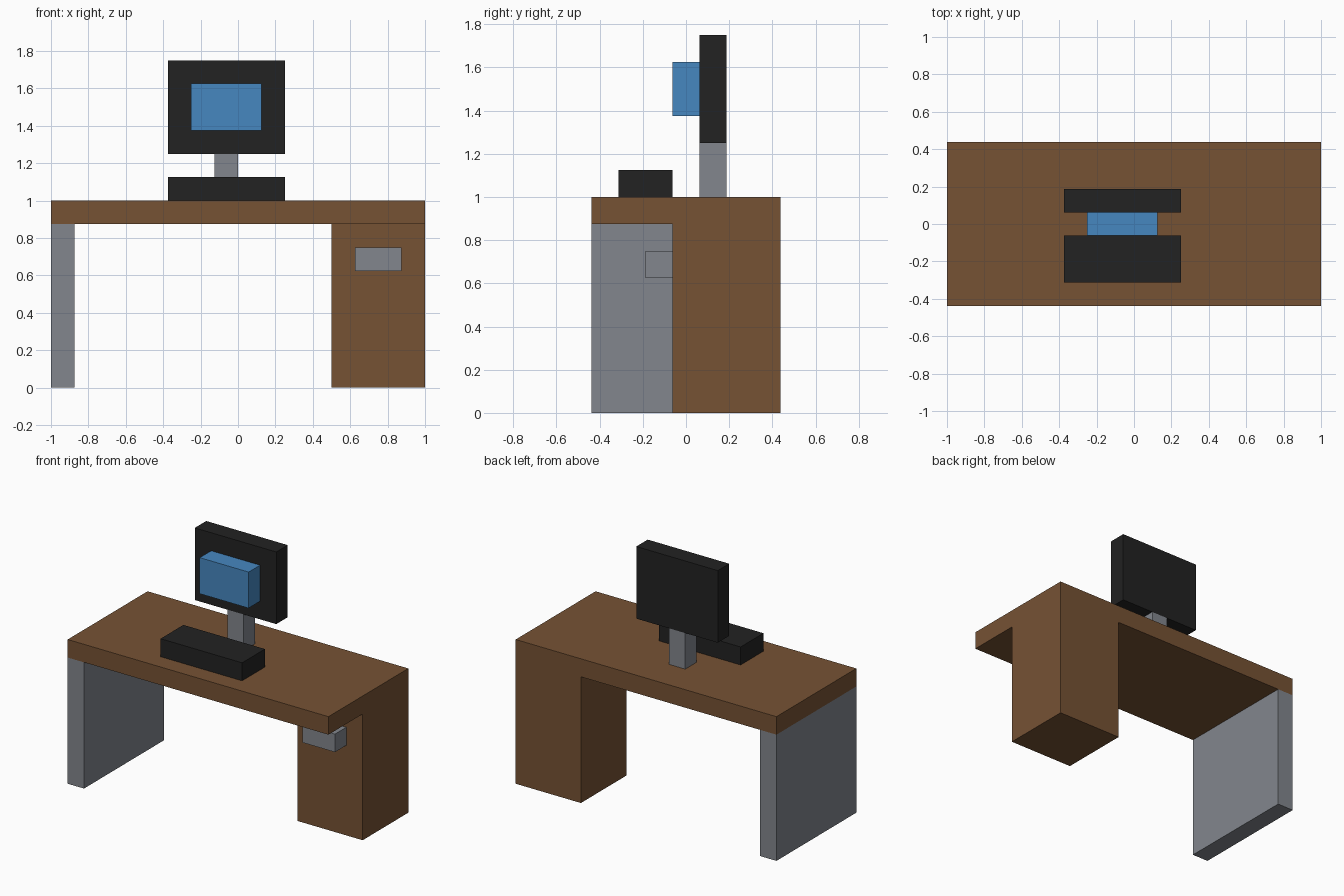
import bpy
import bmesh
from mathutils import Vector

cube = bpy.data.objects.get("Cube")
if cube:
    bpy.data.objects.remove(cube, do_unlink=True)


def material(name, rgb):
    mat = bpy.data.materials.new(name)
    mat.use_nodes = True
    colour = (*rgb, 1.0)
    mat.diffuse_color = colour
    bsdf = next(n for n in mat.node_tree.nodes if n.type == 'BSDF_PRINCIPLED')
    bsdf.inputs["Base Color"].default_value = colour
    return mat


wood = material("brown wood", (0.181, 0.084, 0.034))
metal = material("grey metal", (0.223, 0.238, 0.266))
plastic = material("black plastic", (0.016, 0.016, 0.016))
blue = material("blue screen", (0.061, 0.242, 0.527))


def box(name, low, high, mat):
    """Axis-aligned box between two corners, with its origin at its centre."""
    low, high = Vector(low), Vector(high)
    bm = bmesh.new()
    bmesh.ops.create_cube(bm, size=1.0)
    bmesh.ops.scale(bm, vec=high - low, verts=bm.verts)
    mesh = bpy.data.meshes.new(name)
    bm.to_mesh(mesh)
    bm.free()
    mesh.materials.append(mat)
    obj = bpy.data.objects.new(name, mesh)
    obj.location = (low + high) / 2
    bpy.context.collection.objects.link(obj)
    return obj


# Desk
box("desk_top", (-1, -0.4375, 0.875), (1, 0.4375, 1), wood)
box("side_panel", (-1, -0.4375, 0), (-0.875, 0.4375, 0.875), metal)
box("drawer_cabinet", (0.5, -0.0625, 0), (1, 0.4375, 0.875), wood)
box("drawer_handle", (0.625, -0.1875, 0.625), (0.875, -0.0625, 0.75), metal)

# Computer
box("keyboard", (-0.375, -0.3125, 1), (0.25, -0.0625, 1.125), plastic)
box("monitor_stand", (-0.125, 0.0625, 1), (0, 0.1875, 1.25), metal)
box("monitor", (-0.375, 0.0625, 1.25), (0.25, 0.1875, 1.75), plastic)
box("screen", (-0.25, -0.0625, 1.375), (0.125, 0.0625, 1.625), blue)
